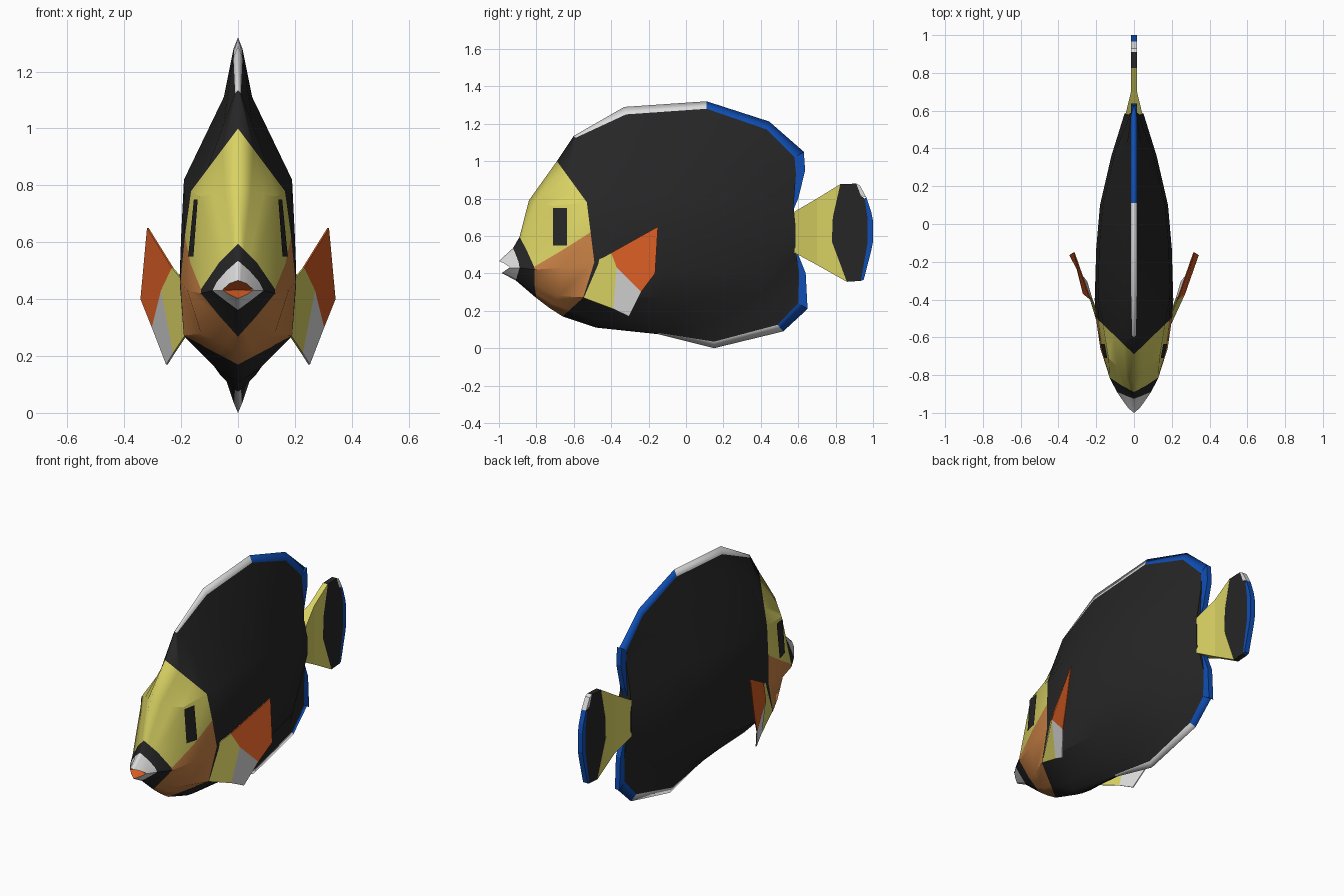
import bpy, bmesh
from mathutils import Vector
from mathutils.bvhtree import BVHTree
from math import radians

if "Cube" in bpy.data.objects:
    bpy.data.objects.remove(bpy.data.objects["Cube"])

COLOURS = {
    "black": (0.019, 0.019, 0.019), "yellow": (0.69, 0.64, 0.125),
    "tan": (0.58, 0.22, 0.06), "orange": (0.67, 0.107, 0.018),
    "white": (0.72, 0.72, 0.72), "blue": (0.005, 0.077, 0.46),
}
MATS = {}
for cname, rgb in COLOURS.items():
    m = bpy.data.materials.new(cname)
    m.use_nodes = True
    m.diffuse_color = (*rgb, 1)
    bsdf = m.node_tree.nodes["Principled BSDF"]
    bsdf.inputs["Base Color"].default_value = (*rgb, 1)
    bsdf.inputs["Roughness"].default_value = 0.8
    MATS[cname] = m
INDEX = {n: i for i, n in enumerate(COLOURS)}


def make_object(name, bm, mats):
    me = bpy.data.meshes.new(name)
    bm.to_mesh(me)
    bm.free()
    for c in mats:
        me.materials.append(MATS[c])
    ob = bpy.data.objects.new(name, me)
    bpy.context.collection.objects.link(ob)
    return ob


def plate(name, near, far, colour):
    """Closed slab between two matching outlines."""
    bm = bmesh.new()
    a = [bm.verts.new(p) for p in near]
    b = [bm.verts.new(p) for p in far]
    bm.faces.new(a)
    bm.faces.new(b[::-1])
    n = len(a)
    for i in range(n):
        k = (i + 1) % n
        bm.faces.new((a[i], b[i], b[k], a[k]))
    bmesh.ops.recalc_face_normals(bm, faces=bm.faces)
    return make_object(name, bm, [colour])


def blade(name, colour, yz, t=0.015):
    """Upright plate on the centre line; t may be given per point."""
    ts = t if isinstance(t, list) else [t] * len(yz)
    plate(name, [(w, y, z) for w, (y, z) in zip(ts, yz)],
          [(-w, y, z) for w, (y, z) in zip(ts, yz)], colour)


def ring(*p):
    """Half ring from belly to back; short rings get extra points at both ends."""
    p = [Vector(q) for q in p]
    if len(p) == 6:
        b, lo, mid, cheek, hi, top = p
        p = [b, b.lerp(lo, 1/3), b.lerp(lo, 2/3), lo, mid, cheek,
             hi, hi.lerp(top, 1/3), hi.lerp(top, 2/3), top]
    return p


# Body rings, from the mouth to the tail root
throat = [Vector((0, -0.92, 0.432))] * 10
lips = ring((0, -0.985, 0.402), (.03, -.965, .416), (.052, -.945, .43),
            (.052, -.945, .435), (.03, -.975, .455), (0, -1, .466))
snout = ring((0, -.91, .362), (.045, -.90, .395), (.09, -.89, .43),
             (.075, -.895, .46), (.04, -.91, .50), (0, -.925, .535))
muzzle = ring((0, -.80, .268), (.065, -.81, .34), (.13, -.81, .42),
              (.13, -.812, .435), (.065, -.855, .53), (0, -.89, .595))
face = ring((0, -.73, .215), (.13, -.68, .28), (.178, -.66, .43),
            (.167, -.66, .525), (.135, -.71, .76), (0, -.84, .79))
gill = ring((0, -.66, .17), (.19, -.55, .27), (.203, -.49, .46),
            (.187, -.51, .62), (.165, -.53, .78), (0, -.69, 1.0))
shoulder = ring((0, -.48, .11), (.03, -.47, .125), (.07, -.45, .15),
                (.19, -.42, .27), (.208, -.40, .40), (.2, -.38, .62),
                (.19, -.38, .82), (.05, -.52, 1.03), (.01, -.59, 1.125), (0, -.60, 1.135))
chest = ring((0, -.15, .075), (.012, -.15, .082), (.06, -.14, .13),
             (.16, -.13, .27), (.2, -.13, .42), (.2, -.13, .62),
             (.185, -.13, .82), (.05, -.27, 1.11), (.016, -.32, 1.25), (0, -.33, 1.29))
middle = ring((0, .15, 0), (.015, .15, .035), (.05, .13, .14),
              (.14, .12, .28), (.178, .1, .42), (.18, .1, .62),
              (.165, .1, .82), (.05, .1, 1.11), (.016, .11, 1.28), (0, .11, 1.32))
rear = ring((0, .52, .09), (.015, .49, .125), (.03, .45, .19),
            (.08, .4, .28), (.112, .37, .42), (.12, .36, .62),
            (.10, .38, .82), (.04, .40, 1.04), (.016, .43, 1.17), (0, .445, 1.212))
root = ring((0, .65, .21), (.015, .60, .24), (.015, .605, .40),
            (.03, .59, .50), (.05, .585, .56), (.05, .585, .66),
            (.035, .575, .76), (.018, .588, .93), (.015, .58, 1.02), (0, .63, 1.05))
closing = [Vector((0, p.y, p.z)) for p in root]
rings = [throat, lips, snout, muzzle, face, gill, shoulder,
         chest, middle, rear, root, closing]


def body_colour(i, j):
    if i < 3:
        return ("orange", "white", "black")[i]
    if i < 5:                                  # head: tan cheek under yellow
        return "yellow" if j >= 5 else "tan"
    if j == 8 and i >= 6:                      # dorsal fin edge
        return "white" if i < 8 else "blue"
    if j == 0 and i >= 7:                      # anal fin edge
        return "white" if i < 9 else "blue"
    return "black"


bm = bmesh.new()
grid = [[bm.verts.new(p) for p in r] for r in rings]
for i in range(len(rings) - 1):
    for j in range(9):
        f = bm.faces.new((grid[i][j], grid[i + 1][j], grid[i + 1][j + 1], grid[i][j + 1]))
        f.material_index = INDEX[body_colour(i, j)]
bmesh.ops.remove_doubles(bm, verts=bm.verts, dist=1e-4)
bmesh.ops.dissolve_degenerate(bm, edges=bm.edges, dist=1e-4)
surface = BVHTree.FromBMesh(bm)
body = make_object("body", bm, COLOURS)
body.data.polygons.foreach_set("use_smooth", [True] * len(body.data.polygons))
body.data.set_sharp_from_angle(angle=radians(28))
mirror = body.modifiers.new("Mirror", "MIRROR")
mirror.merge_threshold = 0.0005

# Eyes: thin patches laid on the head surface
for side, sx in (("left", 1), ("right", -1)):
    bm = bmesh.new()
    cols = []
    for y in (-.71, -.685, -.66, -.635):
        col = []
        for k in range(6):
            z = .55 + .04 * k
            hit = surface.ray_cast(Vector((1, y, z)), Vector((-1, 0, 0)))[0]
            x = hit.x if hit else .15
            col.append(bm.verts.new((sx * (x + .006), y, z)))
        cols.append(col)
    for a, b in zip(cols, cols[1:]):
        for k in range(5):
            q = (a[k], b[k], b[k + 1], a[k + 1])
            bm.faces.new(q if sx > 0 else q[::-1])
    make_object(side + "_eye", bm, ["black"])

# Rear edges of the dorsal and anal fins
blade("dorsal_fin_rear_edge", "blue",
      [(.58, 1.02), (.63, 1.05), (.637, .95), (.60, .80), (.57, .73), (.588, .93)])
blade("anal_fin_rear_edge", "blue",
      [(.60, .24), (.65, .21), (.64, .40), (.60, .50), (.585, .50), (.605, .40)])

# Tail fin
blade("tail_root", "yellow", [(.58, .73), (.70, .80), (.70, .445), (.58, .51)],
      [.045, .016, .016, .045])
blade("tail_web", "yellow",
      [(.70, .80), (.825, .877), (.785, .70), (.78, .57), (.86, .355), (.70, .445)], .016)
blade("tail_band", "black",
      [(.825, .877), (.91, .88), (.935, .815), (.955, .80), (.97, .70), (.97, .56),
       (.935, .36), (.86, .355), (.78, .57), (.785, .70)])
blade("tail_tip", "white", [(.91, .88), (.93, .87), (.965, .805), (.935, .815)])
blade("tail_edge", "blue",
      [(.955, .80), (.965, .805), (.99, .73), (1, .68), (1, .57), (.99, .52),
       (.95, .365), (.935, .36), (.97, .56), (.97, .70)])

# Pectoral fins, flaring outwards
FIN = {
    "web": ("yellow", [(.188, -.49, .46), (.23, -.40, .51), (.268, -.37, .43),
                       (.225, -.39, .21), (.185, -.55, .27)]),
    "tip": ("white", [(.268, -.37, .43), (.30, -.24, .30), (.25, -.305, .17),
                      (.225, -.39, .21)]),
    "blade": ("orange", [(.23, -.40, .51), (.317, -.15, .65), (.34, -.165, .40),
                         (.30, -.24, .30), (.268, -.37, .43)]),
}
for side, sx in (("left", 1), ("right", -1)):
    for part, (colour, pts) in FIN.items():
        plate(f"{side}_pectoral_fin_{part}",
              [(sx * (x + .003), y, z) for x, y, z in pts],
              [(sx * (x - .003), y, z) for x, y, z in pts], colour)
